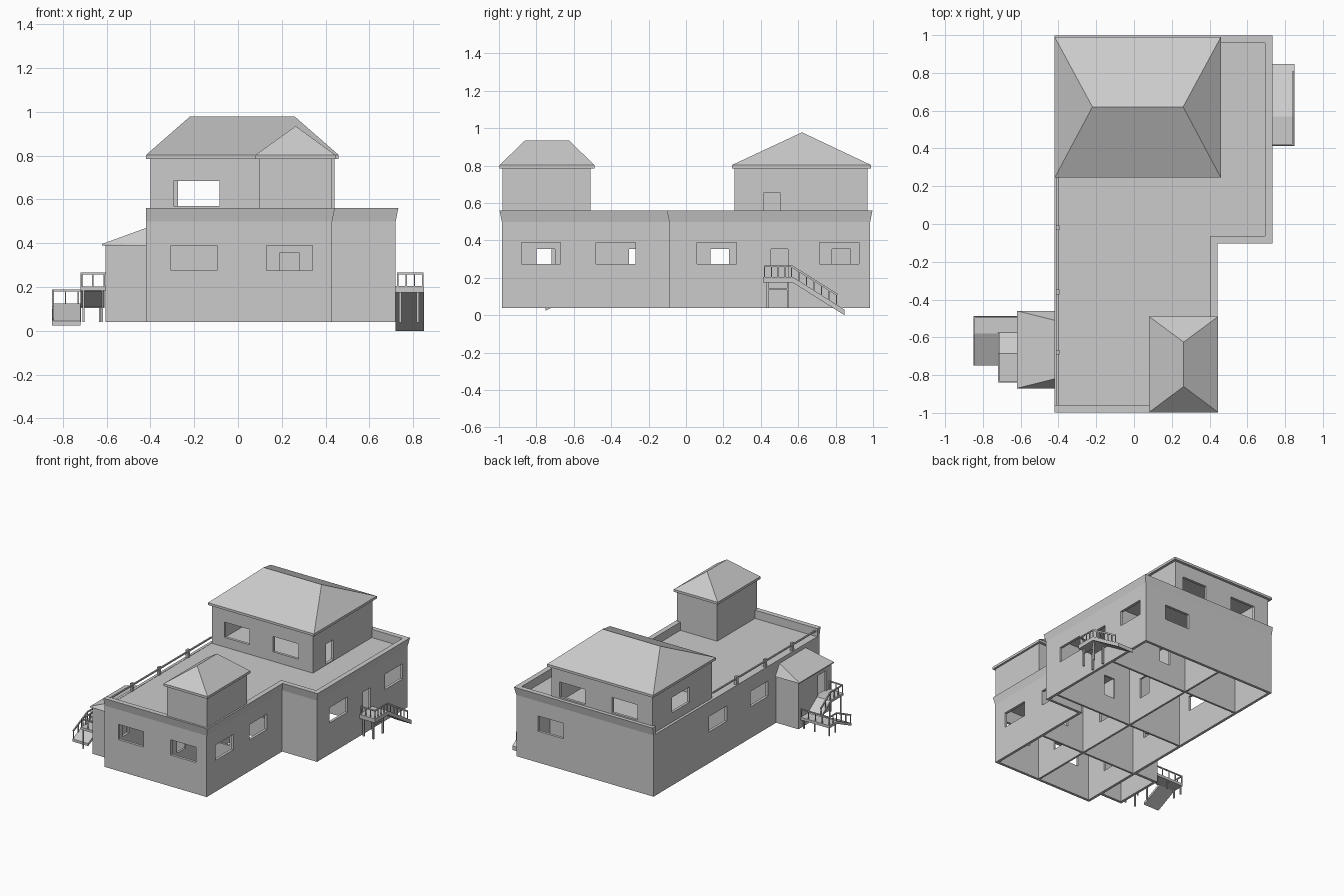
import bpy, bmesh
from mathutils import Vector
from itertools import product

if "Cube" in bpy.data.objects:
    bpy.data.objects.remove(bpy.data.objects["Cube"])


def finish(name, bm):
    bmesh.ops.recalc_face_normals(bm, faces=bm.faces)
    me = bpy.data.meshes.new(name)
    bm.to_mesh(me)
    bm.free()
    ob = bpy.data.objects.new(name, me)
    bpy.context.collection.objects.link(ob)
    return ob


def build(name, hulls):
    """One object from a list of convex solids given as point lists."""
    bm = bmesh.new()
    for pts in hulls:
        vs = [bm.verts.new(p) for p in pts]
        bmesh.ops.convex_hull(bm, input=vs)
    bmesh.ops.delete(bm, geom=[v for v in bm.verts if not v.link_faces], context='VERTS')
    bmesh.ops.dissolve_limit(bm, angle_limit=0.01, verts=bm.verts, edges=bm.edges)
    return finish(name, bm)


def box(x0, x1, y0, y1, z0, z1):
    return list(product((x0, x1), (y0, y1), (z0, z1)))


def bar(p, q, w=0.004):
    return [Vector(c) + Vector(o) for c in (p, q) for o in product((-w, w), repeat=3)]


def ramp(x0, x1, y0, z0, y1, z1, t=0.03):
    return [(x, y, z - d) for x in (x0, x1) for y, z in ((y0, z0), (y1, z1)) for d in (0, t)]


def railing(runs, h=0.062):
    """Top bar plus posts; each run is (start, end, post gaps)."""
    out, up = [], Vector((0, 0, h))
    for a, b, n in runs:
        a, b = Vector(a), Vector(b)
        out.append(bar(a + up, b + up))
        for i in range(n + 1):
            p = a.lerp(b, i / n)
            out.append(bar(p, p + up, 0.003))
    return out


def sweep(name, path, prof, closed=True):
    """Sweep an (offset, z) section round a plan outline with mitred corners."""
    bm, rings, n = bmesh.new(), [], len(path)
    P = [Vector(p) for p in path]
    for i in range(n):
        d1, d2 = (P[i] - P[i - 1]).normalized(), (P[(i + 1) % n] - P[i]).normalized()
        if not closed and i == 0:
            d1 = d2
        if not closed and i == n - 1:
            d2 = d1
        n1, n2 = Vector((d1.y, -d1.x)), Vector((d2.y, -d2.x))
        m = (n1 + n2) / (1 + n1.dot(n2))
        rings.append([bm.verts.new((*(P[i] + m * o), z)) for o, z in prof])
    k = len(prof)
    for i in range(n if closed else n - 1):
        a, b = rings[i], rings[(i + 1) % n]
        for j in range(k):
            bm.faces.new((a[j], b[j], b[(j + 1) % k], a[(j + 1) % k]))
    if not closed:
        bm.faces.new(rings[0])
        bm.faces.new(rings[-1])
    return finish(name, bm)


def cut(ob, hulls):
    """Cut openings, bake the result and drop the cutter."""
    c = build("opening_cutter", hulls)
    c.hide_render = True
    m = ob.modifiers.new("openings", 'BOOLEAN')
    m.object, m.operation, m.solver = c, 'DIFFERENCE', 'EXACT'
    me = bpy.data.meshes.new_from_object(ob.evaluated_get(bpy.context.evaluated_depsgraph_get()))
    ob.modifiers.clear()
    ob.data = me
    bpy.data.objects.remove(c)


def hole_x(x, y0, y1, z0, z1):      # opening in a wall facing x
    return box(x - 0.05, x + 0.05, y0, y1, z0, z1)


def hole_y(y, x0, x1, z0, z1):      # opening in a wall facing y
    return box(x0, x1, y - 0.05, y + 0.05, z0, z1)


def rect(x0, x1, y0, y1):
    return [(x0, y0), (x1, y0), (x1, y1), (x0, y1)]


def hip(x0, x1, y0, y1, ridge):
    return box(x0, x1, y0, y1, 0.785, 0.803) + ridge


T = 0.02
WIN, DOOR = (0.275, 0.39), (0.2, 0.355)

# Main storey: L-shaped walls with windows and doors
L = [(-.42, -.985), (.43, -.985), (.43, -.09), (.72, -.09), (.72, .985), (-.42, .985)]
walls = sweep("main_walls", L, [(0, .04), (0, .5), (-T, .5), (-T, .04)])
cut(walls, [hole_y(-.985, -.305, -.095, *WIN), hole_y(-.985, .13, .34, *WIN),
            hole_x(.43, -.88, -.67, *WIN), hole_x(.43, -.48, -.27, *WIN),
            hole_x(.72, .06, .27, *WIN), hole_x(.72, .715, .925, *WIN),
            hole_x(.72, .455, .545, *DOOR), hole_y(.985, .33, .54, *WIN),
            hole_x(-.42, -.375, -.165, *WIN), hole_x(-.42, .115, .325, *WIN),
            hole_x(-.42, -.8, -.72, *DOOR)])

# Inner partitions with doorways
spine = build("spine_partition", [box(.04, .055, -.97, .97, .04, .49)])
cut(spine, [hole_x(.045, y, y + .1, *DOOR) for y in (-.8, -.305, .13, .78)])
for i, (y, x1) in enumerate(((-.5, .415), (0, .705), (.6, .705))):
    part = build("cross_partition_%d" % i, [box(-.405, x1, y, y + .015, .04, .49)])
    cut(part, [hole_y(y, .19, .28, *DOOR)])

# Roof deck and flared parapet (open on the left side)
build("roof_deck", [box(-.41, .425, -.98, .98, .485, .498),
                    box(.4, .715, -.085, .98, .485, .498)])
sweep("parapet", L, [(0, .5), (.012, .56), (-.026, .56), (-.026, .495)], closed=False)

# Roof edge guard rail on the left
build("roof_rail", [bar((-.405, -.97, .54), (-.405, .26, .54), .005)] +
      [box(-.412, -.395, y - .012, y + .012, .495, .558) for y in (-.68, -.36, -.02)])

# Large upper storey
up = sweep("upper_walls", rect(-.4, .44, .26, .97), [(0, .495), (0, .79), (-T, .79), (-T, .495)])
UW = (.57, .685)
cut(up, [hole_y(.26, -.295, -.085, *UW), hole_y(.26, .11, .32, *UW),
         hole_y(.97, -.275, -.065, *UW), hole_y(.97, .16, .37, *UW),
         hole_x(-.4, .53, .74, *UW), hole_x(.44, .415, .505, .505, .655)])
build("upper_roof", [hip(-.42, .46, .245, .99, [(-.22, .62, .978), (.26, .62, .978)])])

# Small roof turret
sweep("turret_walls", rect(.098, .43, -.982, -.51), [(0, .495), (0, .79), (-T, .79), (-T, .495)])
build("turret_roof", [hip(.08, .445, -.997, -.49, [(.263, -.86, .935), (.263, -.625, .935)])])

# Left entrance porch
porch = sweep("porch_walls", [(-.42, -.47)[:2], (-.605, -.47), (-.605, -.86), (-.42, -.86)],
              [(0, .04), (0, .395), (-T, .395), (-T, .04)], closed=False)
cut(porch, [hole_x(-.6, -.8, -.7, *DOOR)])
build("porch_roof", [[(-.62, -.87, .39), (-.62, -.46, .39), (-.42, -.87, .39), (-.42, -.46, .39),
                      (-.62, -.87, .397), (-.62, -.46, .397), (-.42, -.82, .47), (-.42, -.51, .47)]])

# Left switchback steps: landing, ramp, mid landing, lower ramp, legs
build("left_steps", [box(-.72, -.6, -.84, -.685, .185, .203),
                     ramp(-.72, -.61, -.685, .203, -.575, .125, .02),
                     box(-.85, -.61, -.58, -.488, .105, .125),
                     ramp(-.85, -.72, -.58, .125, -.75, .045, .02)])
build("left_step_legs", [bar((x, y, .045), (x, y, z)) for x, y, z in
                         ((-.705, -.83, .19), (-.62, -.83, .19), (-.705, -.7, .19), (-.62, -.7, .19),
                          (-.84, -.5, .11), (-.84, -.57, .11), (-.72, -.5, .11), (-.63, -.5, .11))])
build("left_step_rails", railing([
    ((-.715, -.835, .2), (-.61, -.835, .2), 2), ((-.715, -.835, .2), (-.715, -.69, .2), 3),
    ((-.715, -.69, .2), (-.715, -.58, .122), 2), ((-.845, -.493, .122), (-.615, -.493, .122), 4),
    ((-.845, -.493, .122), (-.845, -.58, .122), 2), ((-.845, -.58, .122), (-.845, -.745, .045), 3)]))

# Right entrance steps
build("right_steps", [box(.715, .85, .412, .57, .175, .205), ramp(.72, .85, .57, .205, .848, .03)])
build("right_step_legs", [bar((x, y, .045), (x, y, .18), .006) for x in (.74, .82) for y in (.435, .545)]
      + [bar((.82, .435, .14), (.82, .545, .14))])
build("right_step_rails", railing([
    ((.844, .42, .2), (.73, .42, .2), 3), ((.844, .42, .2), (.844, .565, .2), 4),
    ((.844, .565, .2), (.844, .805, .05), 6)]))
